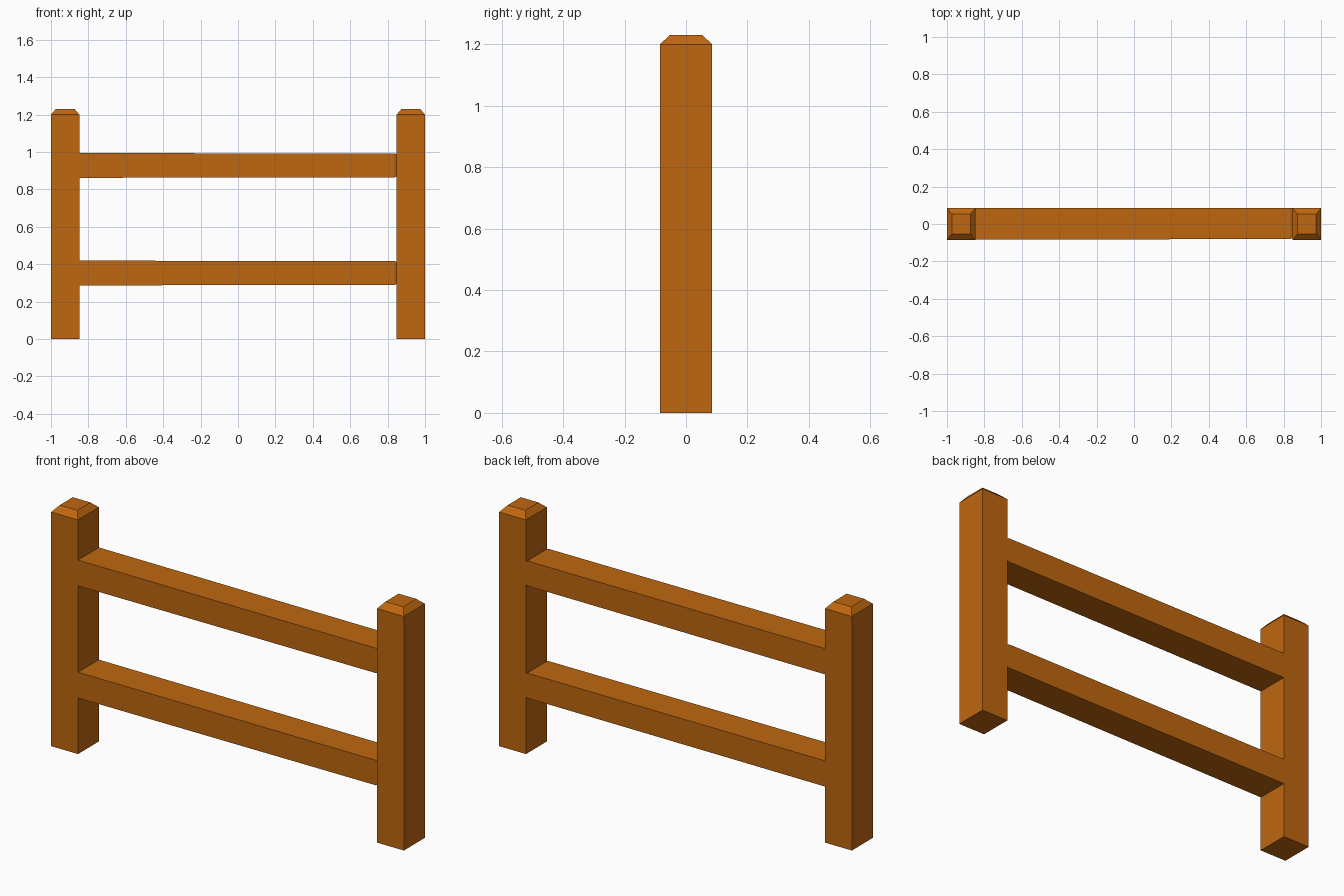
import bpy, bmesh

if "Cube" in bpy.data.objects:
    bpy.data.objects.remove(bpy.data.objects["Cube"])

wood = bpy.data.materials.new("wood")
wood.diffuse_color = (0.52, 0.135, 0.005, 1)
wood.use_nodes = True
wood.node_tree.nodes["Principled BSDF"].inputs["Base Color"].default_value = wood.diffuse_color


def loft(name, rings):
    """Skin a closed solid through a list of four-point rings."""
    bm = bmesh.new()
    loops = [[bm.verts.new(p) for p in ring] for ring in rings]
    bm.faces.new(loops[0])
    bm.faces.new(loops[-1])
    for a, b in zip(loops, loops[1:]):
        for i in range(4):
            j = (i + 1) % 4
            bm.faces.new((a[i], a[j], b[j], b[i]))
    bmesh.ops.recalc_face_normals(bm, faces=bm.faces)
    mesh = bpy.data.meshes.new(name)
    bm.to_mesh(mesh)
    bm.free()
    mesh.materials.append(wood)
    obj = bpy.data.objects.new(name, mesh)
    bpy.context.collection.objects.link(obj)
    return obj


def post_ring(x, hx, hy, z):
    return [(x - hx, -hy, z), (x + hx, -hy, z), (x + hx, hy, z), (x - hx, hy, z)]


def rail_ring(x, y0, z0, z1):
    return [(x, y0, z0), (x, 0.085, z0), (x, 0.085, z1), (x, y0, z1)]


# Square posts with chamfered tops
for side, x in (("left", -0.924), ("right", 0.924)):
    loft(side + "_post", [post_ring(x, 0.076, 0.085, 0),
                          post_ring(x, 0.076, 0.085, 1.2),
                          post_ring(x, 0.05, 0.053, 1.23)])

# Rails, slightly tapered toward a bevelled right end
for name, z in (("lower_rail", 0.353), ("upper_rail", 0.928)):
    loft(name, [rail_ring(-0.85, -0.084, z - 0.066, z + 0.066),
                rail_ring(0.838, -0.08, z - 0.064, z + 0.064),
                rail_ring(0.85, -0.074, z - 0.058, z + 0.058)])
